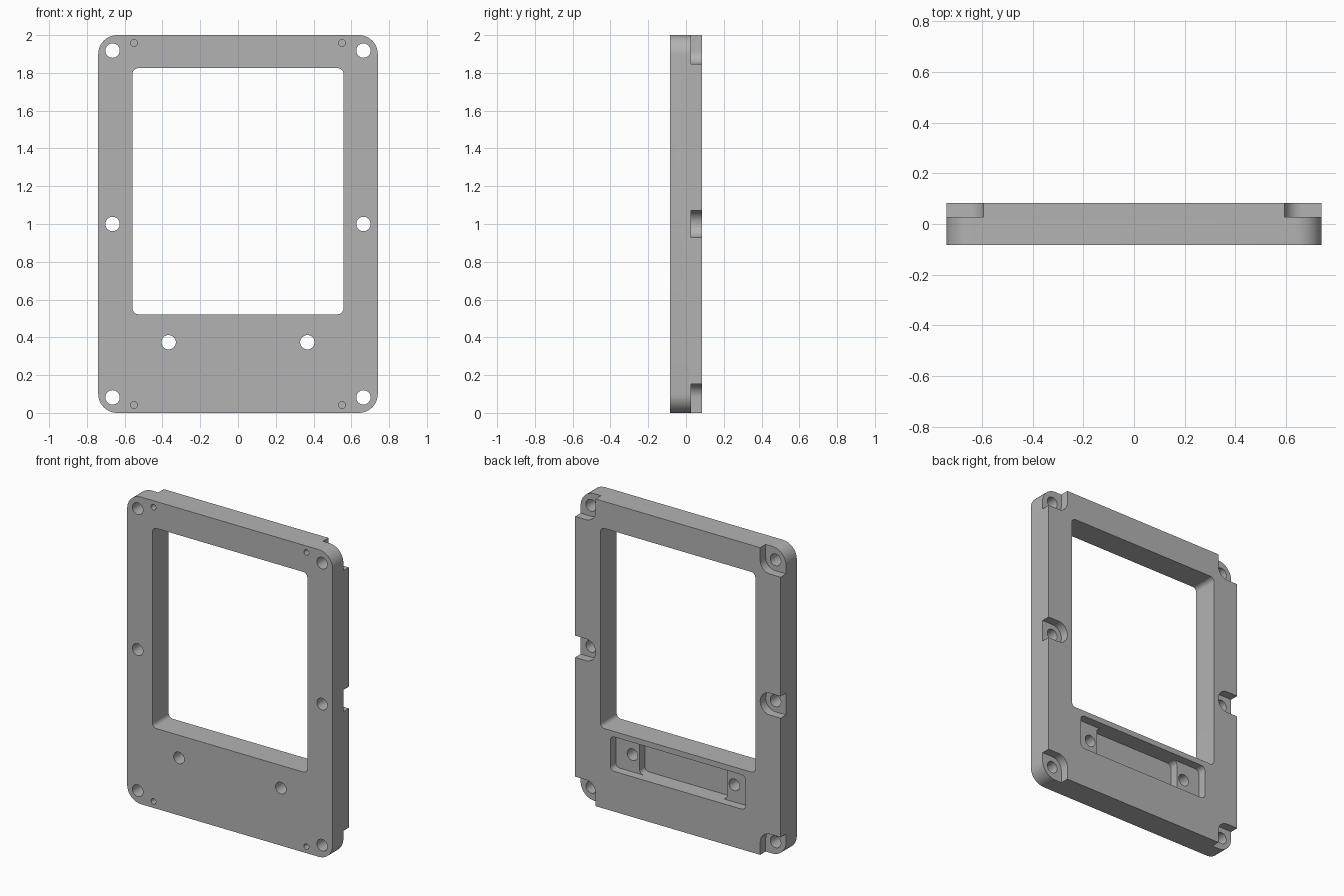
import bpy, bmesh, math

if "Cube" in bpy.data.objects:
    bpy.data.objects.remove(bpy.data.objects["Cube"])

W, T = 0.74, 0.0835          # half width, half thickness
LEDGE = 0.027                # depth level of the screw seats
gray = bpy.data.materials.new("gray")
gray.diffuse_color = (0.45, 0.45, 0.45, 1)
gray.use_nodes = True
gray.node_tree.nodes["Principled BSDF"].inputs["Base Color"].default_value = gray.diffuse_color


def prism(name, x0, x1, z0, z1, r, y0, y1, seg=10):
    """Rounded rectangle in the xz plane, extruded from y0 to y1."""
    pts = []
    corners = [(x1 - r, z1 - r), (x0 + r, z1 - r), (x0 + r, z0 + r), (x1 - r, z0 + r)]
    for k, (cx, cz) in enumerate(corners):
        for i in range(seg + 1):
            a = math.pi / 2 * (k + i / seg)
            pts.append((cx + r * math.cos(a), cz + r * math.sin(a)))
    bm = bmesh.new()
    face = bm.faces.new([bm.verts.new((x, y0, z)) for x, z in pts])
    ext = bmesh.ops.extrude_face_region(bm, geom=[face])
    bmesh.ops.translate(bm, vec=(0, y1 - y0, 0),
                        verts=[v for v in ext["geom"] if isinstance(v, bmesh.types.BMVert)])
    bmesh.ops.remove_doubles(bm, verts=bm.verts, dist=1e-5)
    bmesh.ops.recalc_face_normals(bm, faces=bm.faces)
    me = bpy.data.meshes.new(name)
    bm.to_mesh(me)
    bm.free()
    me.materials.append(gray)
    ob = bpy.data.objects.new(name, me)
    bpy.context.collection.objects.link(ob)
    return ob


def hole(x, z, r, y0=-0.2, y1=0.2):
    return prism("hole_cutter", x - r, x + r, z - r, z + r, r, y0, y1, 8)


plate = prism("frame_plate", -W, W, 0, 2, 0.1, -T, T)

# Window opening, then the stepped pocket in the back
cutters = [
    prism("window_cutter", -0.558, 0.558, 0.522, 1.825, 0.03, -0.2, 0.2),
    prism("pocket_cutter", -0.487, 0.487, 0.262, 0.486, 0.03, LEDGE, 0.2),
    prism("deep_pocket_cutter", -0.315, 0.315, 0.262, 0.486, 0.03, -0.028, 0.1),
]
for s in (-1, 1):
    # Edge screw holes with seats open to the outside
    x_in, x_out = sorted((s * 0.593, s * 1.0))
    for hz, z0, z1 in ((0.082, -0.3, 0.153), (1.0, 0.929, 1.071), (1.918, 1.847, 2.3)):
        cutters.append(hole(s * 0.664, hz, 0.038))
        cutters.append(prism("seat_cutter", x_in, x_out, z0, z1, 0.07, LEDGE, 0.2))
    # Pocket screw holes and small blind pin holes in the front
    cutters.append(hole(s * 0.367, 0.374, 0.038))
    for hz in (0.042, 1.958):
        cutters.append(hole(s * 0.551, hz, 0.018, -0.2, -0.01))

# Cut everything, apply, then discard the cutters
for c in cutters:
    mod = plate.modifiers.new("cut", "BOOLEAN")
    mod.operation, mod.solver, mod.object = "DIFFERENCE", "EXACT", c
bpy.context.view_layer.update()
deps = bpy.context.evaluated_depsgraph_get()
mesh = bpy.data.meshes.new_from_object(plate.evaluated_get(deps))
plate.modifiers.clear()
plate.data = mesh
for c in cutters:
    bpy.data.objects.remove(c)

bpy.context.view_layer.objects.active = plate
plate.select_set(True)
bpy.ops.object.shade_smooth_by_angle(angle=math.radians(30))
